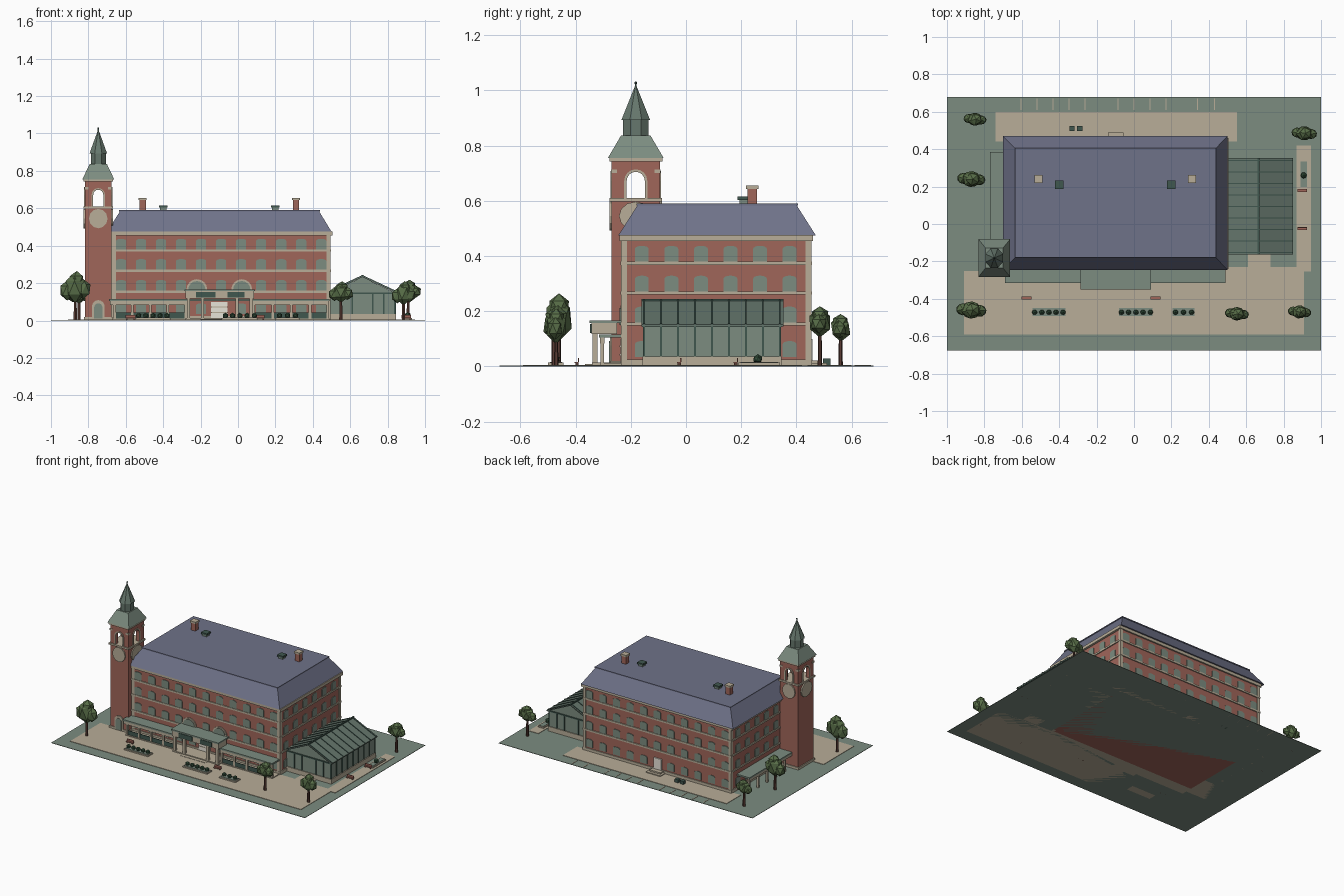
import bpy, bmesh, math, random
from mathutils import Matrix, Vector

if "Cube" in bpy.data.objects:
    bpy.data.objects.remove(bpy.data.objects["Cube"])
random.seed(4)


def material(name, hexa):
    rgb = [int(hexa[i:i + 2], 16) / 255 for i in (0, 2, 4)]
    lin = [c / 12.92 if c < 0.04 else ((c + 0.055) / 1.055) ** 2.4 for c in rgb] + [1]
    m = bpy.data.materials.new(name)
    m.use_nodes = True
    m.diffuse_color = lin
    m.node_tree.nodes["Principled BSDF"].inputs["Base Color"].default_value = lin
    return m


STONE = material("stone", "b8ad98")
BRICK = material("brick", "a0665a")
SLATE = material("slate", "6f7289")
SAGE = material("sage", "7c8c80")
DEEP = material("deep_sage", "66776d")
TEAL = material("dark_teal", "40574f")
LEAF = material("leaf", "586e48")
SHRUB = material("shrub", "34503c")
BARK = material("bark", "5a3c34")
PALE = material("pale_door", "ece8dc")


def finish(name, bm, mat):
    bmesh.ops.recalc_face_normals(bm, faces=bm.faces[:])
    me = bpy.data.meshes.new(name)
    bm.to_mesh(me)
    bm.free()
    me.materials.append(mat)
    ob = bpy.data.objects.new(name, me)
    bpy.context.collection.objects.link(ob)
    return ob


def hull(bm, low, high):
    """Solid between two matching rings of points."""
    a = [bm.verts.new(p) for p in low]
    b = [bm.verts.new(p) for p in high]
    bm.faces.new(a[::-1])
    bm.faces.new(b)
    for i in range(len(a)):
        j = (i + 1) % len(a)
        bm.faces.new((a[i], a[j], b[j], b[i]))


def rect(x0, x1, y0, y1, z):
    return [(x0, y0, z), (x1, y0, z), (x1, y1, z), (x0, y1, z)]


def boxes(name, mat, *items):
    """Each item is x0, x1, y0, y1, z0, z1."""
    bm = bmesh.new()
    for x0, x1, y0, y1, z0, z1 in items:
        hull(bm, rect(x0, x1, y0, y1, z0), rect(x0, x1, y0, y1, z1))
    return finish(name, bm, mat)


def prisms(name, mat, items):
    """Each item is outline of (u, z), axis, start and end along the axis."""
    bm = bmesh.new()
    for pts, axis, s, e in items:
        place = (lambda u, z, d: (u, d, z)) if axis == "y" else (lambda u, z, d: (d, u, z))
        hull(bm, [place(u, z, s) for u, z in pts], [place(u, z, e) for u, z in pts])
    return finish(name, bm, mat)


def frustum(name, mat, cx, cy, r0, r1, z0, z1, sides=8):
    def ring(r, z):
        k = 1 / math.cos(math.pi / sides)
        return [(cx + r[0] * k * math.cos((i + .5) * math.tau / sides),
                 cy + r[1] * k * math.sin((i + .5) * math.tau / sides), z) for i in range(sides)]
    bm = bmesh.new()
    hull(bm, ring(r0, z0), ring(r1, z1))
    return finish(name, bm, mat)


def arc(c, r, zs, rise, n=8):
    return [(c + r * math.cos(math.pi * i / n), zs + rise * math.sin(math.pi * i / n)) for i in range(n + 1)]


def arch(c, r, z0, zs, rise):
    return [(c - r, z0), (c + r, z0)] + arc(c, r, zs, rise)


def blobs(name, mat, items):
    bm = bmesh.new()
    for loc, size in items:
        m = Matrix.Translation(loc) @ Matrix.Diagonal((*size, 1)) @ Matrix.Rotation(random.random(), 4, "Z")
        bmesh.ops.create_icosphere(bm, subdivisions=1, radius=1, matrix=m)
    return finish(name, bm, mat)


# Ground, paving and parking lines
boxes("ground", SAGE, (-1, 1, -.675, .68, 0, .003))
boxes("paving", STONE, (-.91, .91, -.59, -.25, 0, .006), (.45, .945, -.255, -.23, 0, .006),
      (.87, .945, -.23, .42, 0, .006), (.61, .73, -.24, -.16, 0, .006), (-.74, .55, .44, .60, 0, .006))
lines = [-.605 + .086 * i for i in range(5)] + [-.086 + .086 * i for i in range(4)] + [.34, .43]
boxes("parking_lines", STONE, *[(x - .003, x + .003, .61, .67, 0, .005) for x in lines])

# Main block
X0, X1, Y0, Y1 = -.67, .49, -.23, .45
boxes("main_walls", BRICK, (X0, X1, Y0, Y1, 0, .475))
rows = [.035, .16, .272, .38]
boxes("stone_bands", STONE, (X0 - .006, X1 + .006, Y0 - .006, Y1 + .006, 0, .025),
      *[(X0 - .007, X1 + .007, Y0 - .007, Y1 + .007, z - .012, z) for z in rows[1:]],
      (X0 - .015, X1 + .015, Y0 - .01, Y1 + .01, .455, .476))
boxes("corner_strips", STONE, *[(x - .011, x + .011, y - .011, y + .011, 0, .46)
                                for x in (X0 + .006, X1 - .006) for y in (Y0 + .006, Y1 - .006)])
windows = []
for k, z in enumerate(rows):
    for i in range(11):
        x = -.625 + .107 * i
        outline = arch(x, .027, z, z + .046, .011)
        if not (k == 1 and i in (4, 6)):
            windows.append((outline, "y", Y0 - .004, Y0 + .002))
        if not (k == 0 and i == 5):
            windows.append((outline, "y", Y1 - .002, Y1 + .004))
    for i in range(6):
        outline = arch(-.16 + .107 * i, .025, z, z + .046, .011)
        windows += [(outline, "x", X1 - .002, X1 + .004), (outline, "x", X0 - .004, X0 + .002)]
prisms("windows", SAGE, windows)
prisms("lunette_surrounds", STONE, [(arch(c, .056, .15, .165, .056), "y", Y0 - .007, Y0) for c in (-.22, .02)])
prisms("lunette_glass", SAGE, [(arch(c, .046, .15, .165, .046), "y", Y0 - .010, Y0) for c in (-.22, .02)])

# Hipped roof with chimneys and vents
bm = bmesh.new()
hull(bm, rect(-.70, .50, -.245, .47, .475), rect(-.63, .433, -.175, .40, .585))
hull(bm, rect(-.635, .438, -.18, .405, .583), rect(-.635, .438, -.18, .405, .59))
finish("roof", bm, SLATE)
for x, y in ((-.51, .24), (.31, .24)):
    boxes("chimney", BRICK, (x - .017, x + .017, y - .017, y + .017, .58, .645))
    boxes("chimney_cap", STONE, (x - .022, x + .022, y - .022, y + .022, .643, .656))
for x in (-.40, .20):
    boxes("vent_base", SAGE, (x - .017, x + .017, .193, .227, .585, .605))
    boxes("vent_cap", TEAL, (x - .023, x + .023, .187, .233, .603, .615))

# Clock tower
TX, TY, HX, HY = -.747, -.182, .071, .087
boxes("tower_shaft", BRICK, (TX - HX, TX + HX, TY - HY, TY + HY, 0, .605))
boxes("tower_bands", STONE, *[(TX - HX - g, TX + HX + g, TY - HY - g, TY + HY + g, a, b)
                              for g, a, b in ((.006, 0, .02), (.008, .598, .610), (.009, .742, .756))])
belfry, trim, clocks, doors = [], [], [], []
for axis, c, h, other, depth in (("y", TX, HX, TY, HY), ("x", TY, HY, TX, HX)):
    r = .38 * h
    notch = arc(c, r, .672, r)[::-1]
    wall = [(c - h, .605), (c - r, .605)] + notch + [(c + r, .605), (c + h, .605), (c + h, .745), (c - h, .745)]
    ring = [(c - r, .61)] + notch + [(c + r, .61), (c + r + .009, .61)] + arc(c, r + .009, .672, r + .009) + [(c - r - .009, .61)]
    disc = [(c + .7 * h * math.cos(i * math.pi / 6), .545 + .052 * math.sin(i * math.pi / 6)) for i in range(12)]
    for s in (-1, 1):
        face = other + s * depth
        belfry.append((wall, axis, face - s * .022, face))
        trim.append((ring, axis, face - s * .002, face + s * .005))
        clocks.append((disc, axis, face - s * .002, face + s * .008))
prisms("belfry_walls", BRICK, belfry)
prisms("belfry_arch_trim", STONE, trim)
prisms("clock_faces", STONE, clocks)
bm = bmesh.new()
for sx in (-1, 1):
    for sy in (-1, 1):
        x, y = TX + sx * (HX - .008), TY + sy * (HY - .008)
        hull(bm, rect(x - .011, x + .011, y - .011, y + .011, .70), rect(x - .011, x + .011, y - .011, y + .011, .713))
finish("belfry_corner_blocks", bm, STONE)
prisms("tower_door_surround", STONE, [(arch(TX, .034, 0, .075, .034), "y", TY - HY - .007, TY - HY)])
prisms("tower_door", SAGE, [(arch(TX, .022, .01, .07, .022), "y", TY - HY - .010, TY - HY)])
frustum("tower_roof", SAGE, TX, TY, (.085, .101), (.046, .053), .755, .837, 4)
frustum("lantern", DEEP, TX, TY, (.040, .047), (.040, .047), .835, .895)
frustum("spire", DEEP, TX, TY, (.047, .052), (.003, .003), .893, 1.015)
boxes("finial", TEAL, (TX - .003, TX + .003, TY - .003, TY + .003, 1.0, 1.026))
blobs("finial_ball", TEAL, [((TX, TY, 1.027), (.006, .006, .006))])

# Front porch with projecting portico
boxes("porch_floor", STONE, (X0, X1, -.312, Y0, 0, .012), (-.28, .085, -.34, Y0, 0, .014),
      (-.20, .0, -.365, -.33, 0, .008))
boxes("porch_roof", SAGE, (-.69, .49, -.315, Y0, .104, .115))
boxes("porch_fascia", STONE, (-.685, -.27, -.312, -.296, .084, .105), (.075, .487, -.312, -.296, .084, .105))
posts = [-.66, -.565, -.47, -.375, -.28, .085, .185, .285, .385, .48]
boxes("porch_posts", STONE, *[(x - .007, x + .007, -.31, -.297, 0, .09) for x in posts])
boxes("porch_railings", TEAL, *[(a + .007, b - .007, -.307, -.302, .012, .042)
                                for a, b in zip(posts, posts[1:]) if b - a < .2])
boxes("portico_roof", SAGE, (-.285, .09, -.35, Y0, .157, .167))
boxes("portico_beam", STONE, (-.28, .085, -.343, -.25, .117, .158))
boxes("portico_panels", TEAL, (-.225, -.12, -.347, -.342, .122, .153), (-.055, .035, -.347, -.342, .122, .153))
boxes("portico_columns", STONE, *[(x - .009, x + .009, -.339, -.321, 0, .12) for x in (-.265, -.19, -.005, .07)])
boxes("entrance_door", PALE, (-.145, -.055, Y0 - .008, Y0, .014, .10))
boxes("entrance_rails", STONE, *[(-.145, -.055, Y0 - .010, Y0, z, z + .005) for z in (.04, .07)])

# Side canopy and rear door
boxes("side_canopy", SAGE, (-.77, X0, -.10, .385, .104, .115))
boxes("side_canopy_beam", STONE, (-.768, -.755, -.10, .383, .088, .105))
boxes("side_canopy_posts", STONE, *[(-.768, -.755, y, y + .013, 0, .09) for y in (-.03, .07, .17, .27, .37)])
boxes("rear_door", PALE, (-.125, -.065, Y1, Y1 + .008, .02, .10))
boxes("rear_steps", STONE, (-.155, -.04, Y1, .51, 0, .012), (-.14, -.055, Y1, .49, 0, .022))
boxes("rear_bins", TEAL, *[(x - .014, x + .014, .497, .523, 0, .028) for x in (-.332, -.29)])

# Glass conservatory
GX0, GX1, GY0, GY1, RX, EAVE, RIDGE = .49, .84, -.152, .34, .665, .148, .232
prisms("conservatory_glass", SAGE, [([(GX0, 0), (GX1, 0), (GX1, EAVE), (RX, RIDGE), (GX0, EAVE)], "y", GY0, GY1)])
boxes("conservatory_base", STONE, (GX0, GX1 + .006, GY0 - .006, GY1 + .006, 0, .036))
roof, rafters = [], []
ys = [GY0 + i * (GY1 - GY0) / 8 for i in range(9)]
for s in (-1, 1):
    edge = RX + s * .186
    roof.append(([(RX, RIDGE), (edge, EAVE - .003), (edge, EAVE + .004), (RX, RIDGE + .007)], "y", GY0 - .01, GY1 + .013))
    rafters += [([(RX, RIDGE + .005), (edge, EAVE + .002), (edge, EAVE + .008), (RX, RIDGE + .011)], "y", y - .003, y + .003)
                for y in ys]
prisms("conservatory_roof", DEEP, roof)
prisms("conservatory_rafters", TEAL, rafters)
boxes("conservatory_frame", TEAL, (RX - .005, RX + .005, GY0 - .01, GY1 + .013, RIDGE, RIDGE + .012),
      (GX0, GX1 + .008, GY0 - .007, GY1 + .007, EAVE - .006, EAVE + .002),
      *[(GX1 - .003, GX1 + .004, y - .004, y + .004, .03, EAVE) for y in ys],
      *[(x - .004, x + .004, y - .004, y + .004, .03, EAVE) for x in (.55, .61, .72, .78, .837) for y in (GY0, GY1)])

# Planting beds, benches
shrubs = []
for x0, x1, n in ((-.55, -.36, 5), (-.087, .107, 5), (.20, .33, 3)):
    boxes("planting_bed", STONE, (x0, x1, -.50, -.443, 0, .014))
    boxes("bed_soil", SAGE, (x0 + .007, x1 - .007, -.493, -.45, .012, .017))
    shrubs += [((x0 + (i + .5) * (x1 - x0) / n, -.472, .026), (.016, .015, .016)) for i in range(n)]
boxes("side_bed", STONE, (.885, .93, .19, .34, 0, .014))
boxes("side_bed_soil", SAGE, (.891, .924, .197, .333, .012, .017))
blobs("shrubs", SHRUB, shrubs + [((.907, .26, .027), (.018, .018, .018))])


def bench(x, y):
    boxes("bench", BRICK, (x - .026, x + .026, y - .008, y + .006, .012, .017),
          (x - .026, x + .026, y + .004, y + .008, .017, .03))
    boxes("bench_legs", BARK, *[(x + d - .003, x + d + .003, y - .006, y + .006, 0, .013) for d in (-.02, .02)])


for spot in ((-.575, -.395), (.115, -.395), (.90, .18), (.90, -.025)):
    bench(*spot)

# Trees: x, y, crown radius, crown bottom, top
for x, y, r, lo, hi in ((-.85, .56, .065, .085, .19), (-.87, .24, .08, .09, .25), (-.87, -.46, .086, .085, .265),
                        (.91, .485, .072, .10, .218), (.885, -.47, .066, .075, .21), (.55, -.48, .068, .09, .21)):
    h, mid = hi - lo, (lo + hi) / 2
    frustum("trunk", BARK, x, y, (.009, .007), (.006, .005), 0, mid, 6)
    blobs("crown", LEAF, [((x, y, mid), (r * .68, r * .6, h * .46)), ((x - r * .5, y + .004, mid - h * .08), (r * .5, r * .42, h * .3)),
                          ((x + r * .5, y - .004, mid - h * .04), (r * .5, r * .42, h * .3)),
                          ((x + r * .1, y, hi - h * .28), (r * .5, r * .48, h * .28))])
